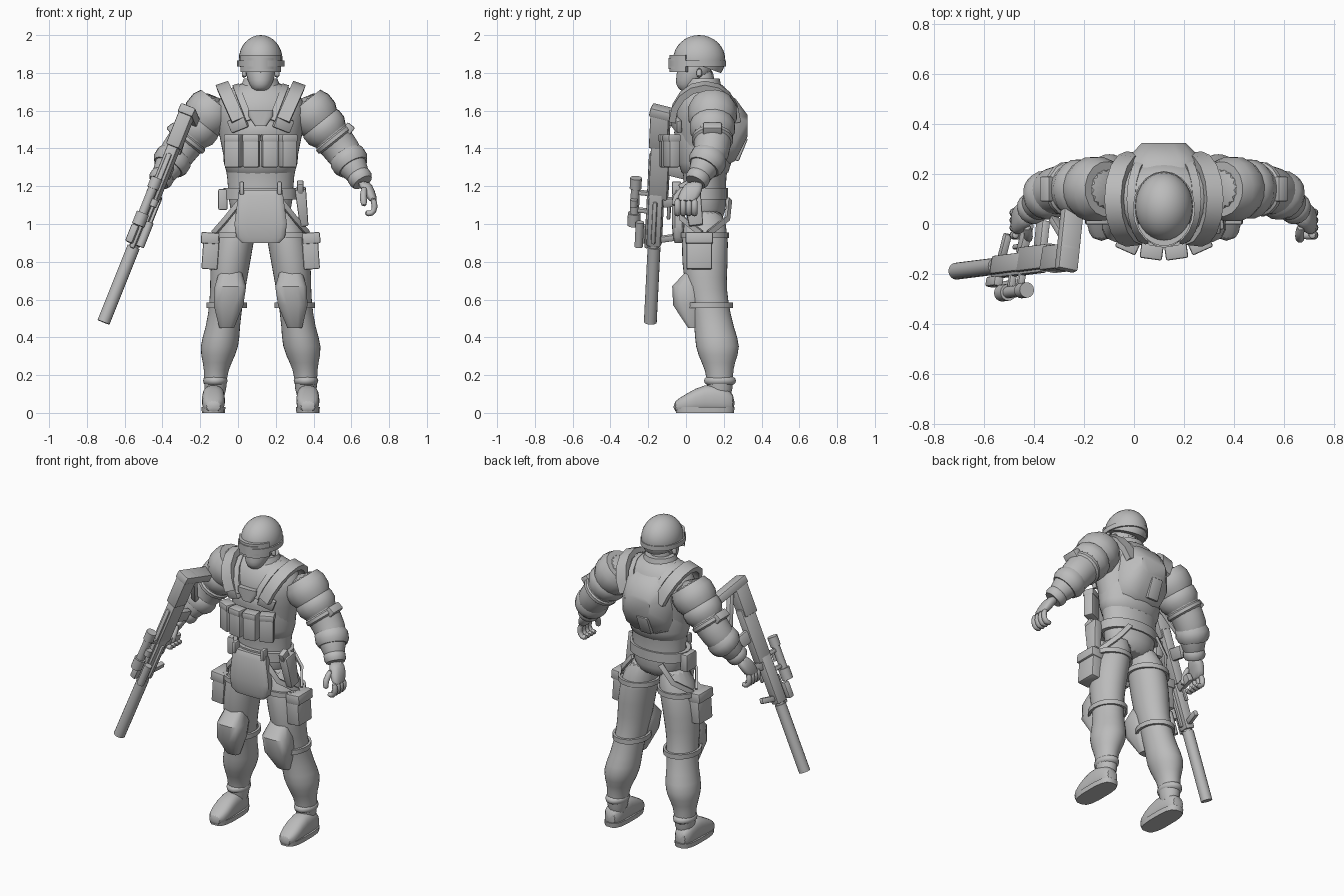
import bpy
import bmesh
import math
from mathutils import Euler, Matrix, Vector

default_cube = bpy.data.objects.get("Cube")
if default_cube:
    bpy.data.objects.remove(default_cube, do_unlink=True)

GREY = (.5, .5, .5, 1)
material = bpy.data.materials.new("plain grey")
material.use_nodes = True
material.diffuse_color = GREY
material.node_tree.nodes["Principled BSDF"].inputs["Base Color"].default_value = GREY

BODY = Matrix.Translation((.12, 0, 0))


def finish(name, bm, pair=False, frame=BODY, smooth=0):
    """Turn a bmesh into a shaded object, optionally mirrored about the body midline."""
    bmesh.ops.recalc_face_normals(bm, faces=bm.faces)
    mesh = bpy.data.meshes.new(name)
    bm.to_mesh(mesh)
    bm.free()
    mesh.materials.append(material)
    mesh.shade_smooth()
    mesh.set_sharp_from_angle(angle=math.radians(60 if smooth else 40))
    obj = bpy.data.objects.new(name, mesh)
    bpy.context.collection.objects.link(obj)
    obj.matrix_world = frame
    if pair:
        obj.modifiers.new("Mirror", 'MIRROR').use_mirror_merge = False
    if smooth:
        subdivide = obj.modifiers.new("Smooth", 'SUBSURF')
        subdivide.levels = subdivide.render_levels = smooth


def skin(bm, rings, closed=False):
    """Bridge successive rings of vertices, capping the ends of an open run."""
    pairs = list(zip(rings, rings[1:]))
    if closed:
        pairs.append((rings[-1], rings[0]))
    else:
        bm.faces.new(rings[0])
        bm.faces.new(rings[-1])
    for lower, upper in pairs:
        for j in range(len(lower)):
            bm.faces.new((lower[j - 1], lower[j], upper[j], upper[j - 1]))


def loft(name, sections, axis=None, sides=16, power=2, deep=1, smooth=1, **options):
    """Skin superellipses given as x, y, z, half width and, if not width * deep, half depth."""
    bm = bmesh.new()
    centres = [Vector(section[:3]) for section in sections]
    rings = []
    for i, (x, y, z, width, *depth) in enumerate(sections):
        depth = depth[0] if depth else width * deep
        if axis:
            across, along = Vector((1, 0, 0)), Vector(axis)
        else:
            tangent = centres[min(i + 1, len(centres) - 1)] - centres[max(i - 1, 0)]
            across = tangent.cross(Vector((0, 1, .1))).normalized()
            along = across.cross(tangent).normalized()
        ring = []
        for j in range(sides):
            angle = math.tau * (j + .5) / sides
            c, s = (math.copysign(abs(value) ** (2 / power), value)
                    for value in (math.cos(angle), math.sin(angle)))
            ring.append(bm.verts.new(centres[i] + across * c * width + along * s * depth))
        rings.append(ring)
    skin(bm, rings)
    finish(name, bm, smooth=smooth, **options)


UPRIGHT, FORWARD = (0, 1, 0), (0, 0, 1)


def stack(name, x, y, levels, **options):
    """Loft straight up through levels of height, half width and half depth."""
    loft(name, [(x, y, *level) for level in levels], axis=UPRIGHT, **options)


def tube(name, points, radius, **options):
    loft(name, [(*point, radius) for point in points], sides=8, **options)


def cuff(name, start, end, first, last, radius):
    """Raised sleeve around part of a straight limb."""
    sections = []
    for step, scale in ((0, .85), (.3, 1), (.7, 1), (1, .85)):
        centre = start.lerp(end, first + (last - first) * step)
        sections.append((*centre, radius * scale))
    loft(name, sections, smooth=0, pair=True)


def box(name, place, size, turn=(0, 0, 0), taper=1, **options):
    """Bevelled block, narrowed towards its lower end by taper."""
    bm = bmesh.new()
    bmesh.ops.create_cube(bm, size=1)
    for vert in bm.verts:
        if vert.co.z < 0:
            vert.co.xy *= taper
    rotation = Euler([math.radians(angle) for angle in turn])
    bm.transform(Matrix.LocRotScale(Vector(place), rotation, Vector(size)))
    bmesh.ops.bevel(bm, geom=bm.edges[:], offset=.008, segments=2, affect='EDGES', profile=.5)
    finish(name, bm, **options)


def ribbon(name, points, centre, width, thick, closed=False, **options):
    """Flat strap whose face points away from a centre."""
    bm = bmesh.new()
    points = [Vector(point) for point in points]
    rings = []
    for i, point in enumerate(points):
        before = points[i - 1] if i or closed else point
        after = points[(i + 1) % len(points)] if closed or point is not points[-1] else point
        tangent = after - before
        side = tangent.cross(point - Vector(centre)).normalized()
        out = side.cross(tangent).normalized() * thick / 2
        side *= width / 2
        rings.append([bm.verts.new(point + corner)
                      for corner in (side + out, out - side, -side - out, side - out)])
    skin(bm, rings, closed)
    finish(name, bm, **options)


def band(name, centre, radius_x, radius_y, width, thick, arc=None, **options):
    """Strap round an ellipse, or round only the front when an arc in degrees is given."""
    count = 20
    points = []
    for i in range(count):
        angle = math.tau * i / count
        if arc:
            angle = math.radians(arc * (i / (count - 1) - .5) - 90)
        points.append(Vector(centre) + Vector((radius_x * math.cos(angle), radius_y * math.sin(angle), 0)))
    ribbon(name, points, centre, width, thick, closed=not arc, **options)


# Torso, vest, neck and collar
stack("torso", 0, .1, [(1, .12, .08), (1.07, .17, .12), (1.2, .175, .11), (1.3, .185, .12),
                       (1.5, .23, .16), (1.62, .25, .17), (1.7, .2, .13), (1.76, .09, .08)], sides=20)
stack("vest", 0, .1, [(1.24, .18, .12), (1.3, .2, .14), (1.5, .21, .17), (1.6, .17, .17)], sides=20)
stack("neck", 0, .08, [(1.65, .08, .08), (1.85, .07, .08)])
stack("collar", 0, .09, [(1.67, .14, .12), (1.72, .11, .1), (1.77, .09, .09)], smooth=0)

# Head, helmet and goggles
loft("face", [(0, 0, 1.7, .04, .03), (0, .01, 1.74, .06), (0, .04, 1.78, .08), (0, .06, 1.9, .09)],
     axis=UPRIGHT, deep=1.15)
tube("nose", [(0, -.06, 1.85), (0, -.07, 1.8)], .016)
tube("ear", [(.08, .07, 1.83), (.09, .07, 1.77)], .018, pair=True)
bm = bmesh.new()
bmesh.ops.create_uvsphere(bm, u_segments=28, v_segments=16, radius=1)
bm.transform(Matrix.LocRotScale(Vector((0, .07, 1.87)), None, Vector((.116, .138, .13))))
bmesh.ops.bisect_plane(bm, geom=bm.verts[:] + bm.edges[:] + bm.faces[:],
                       plane_co=(0, .07, 1.84), plane_no=(0, .36, 1), clear_inner=True)
bmesh.ops.holes_fill(bm, edges=bm.edges[:])
finish("helmet", bm)
eyes = (0, .06, 1.85)
band("goggle_strap", eyes, .12, .147, .03, .01)
band("goggle_frame", eyes, .1, .13, .09, .035, arc=130)
band("goggle_lens", eyes, .105, .15, .06, .008, arc=110)

# Chest pouches and plates
for place, angle in (("inner", 8), ("outer", 24)):
    turn = math.radians(angle)
    x, y = .35 * math.sin(turn), .28 - .39 * math.cos(turn)
    box(place + "_chest_pouch", (x, y, 1.385), (.085, .06, .17), (0, 0, angle), pair=True)
    box(place + "_chest_flap", (x, y, 1.455), (.09, .07, .04), (0, 0, angle), pair=True)
stack("chest_emblem_plate", 0, -.07, [(1.6, .065, .02), (1.57, .065, .02), (1.52, .03, .02)],
      power=4, smooth=0)
box("chest_plate", (.12, -.05, 1.53), (.1, .03, .07), (8, 20, 20), pair=True)


def shoulder_strap(name, x, spread, width, thick):
    points = []
    for i in range(9):
        angle = math.pi * i / 8
        rise = math.sin(angle)
        points.append((x + spread * rise, .1 - .17 * math.cos(angle), 1.55 + .18 * rise))
    ribbon(name, points, (x, .1, 1.5), width, thick, pair=True)


shoulder_strap("outer_shoulder_strap", .12, .08, .07, .035)
shoulder_strap("inner_shoulder_strap", .06, .07, .035, .02)

# Back pack
loft("back_pack", [(0, .2, 1.5, .17, .2), (0, .26, 1.5, .155, .17), (0, .325, 1.52, .09, .06)],
     axis=FORWARD, sides=12, power=3, smooth=0)
box("back_pouch", (-.03, .28, 1.4), (.08, .05, .13), (-22, 0, 0))

# Belt, groin guard and hip gear
band("belt", (0, .09, 1.16), .185, .12, .06, .025)
stack("groin_guard", 0, -.04, [(1.18, .115, .02), (1.15, .12, .035), (1, .14, .035), (.93, .13, .03),
                               (.9, .1, .02)], power=5, smooth=0)
box("guard_hanger", (.1, -.05, 1.19), (.025, .05, .07), pair=True)
box("holster", (.22, .04, 1.09), (.06, .1, .2), (8, -6, 0), taper=.75)
box("pistol_grip", (.21, 0, 1.19), (.035, .06, .07), (25, 0, 0))
box("hip_pouch", (-.2, .09, 1.13), (.05, .1, .11))
for place, direction in (("front", -1), ("rear", 1)):
    path = [(x, .1 + direction * reach, z)
            for x, reach, z in ((.1, .13, 1.13), (.18, .12, 1.03), (.25, .02, .95))]
    ribbon(place + "_hip_strap", path, (.1, .1, 1), .03, .015, pair=True)
thigh = (.14, .1, .94)
band("thigh_strap", thigh, .12, .12, .03, .015, pair=True)
box("thigh_pouch", (.265, .07, .855), (.085, .135, .19), (0, -4, 0), pair=True)
box("thigh_pouch_flap", (.268, .07, .925), (.095, .145, .06), (0, -4, 0), pair=True)

# Legs and knee pads
loft("leg", [(.09, .1, 1.1, .09), (.15, .1, .9, .115), (.17, .1, .7, .1), (.18, .12, .6, .09),
             (.2, .15, .45, .09), (.22, .17, .35, .11), (.23, .17, .26, .075), (.24, .18, .2, .06),
             (.24, .18, .05, .06)], axis=UPRIGHT, deep=1.15, pair=True)
loft("knee_pad", [(.16, .04, .75, .06, .04), (.16, .01, .67, .085), (.17, .01, .57, .08),
                  (.18, .04, .45, .04, .03)], axis=UPRIGHT, sides=12, power=3, smooth=0, pair=True)
band("knee_strap", (.18, .12, .57), .1, .12, .03, .015, pair=True)

# Boots
profile = ((.26, .04, .05), (.2, .06, .07), (.1, .06, .08), (0, .065, .05), (-.07, .04, .03))
loft("boot", [(.25, y, height, width, height) for y, width, height in profile],
     axis=FORWARD, power=2.6, pair=True)
stack("boot_cuff", .24, .18, [(.14, .06, .08), (.17, .07, .09), (.2, .06, .08)], pair=True)
stack("sole", .25, .1, [(0, .062, .155), (.03, .064, .16)], power=3, smooth=0, pair=True)

# Arms, shoulder armour and sleeves
shoulder, elbow, wrist = Vector((.24, .14, 1.63)), Vector((.44, .14, 1.38)), Vector((.54, .05, 1.22))
loft("arm", [(*shoulder.lerp(elbow, -.15), .09), (*shoulder.lerp(elbow, .25), .118),
             (*shoulder.lerp(elbow, .7), .1), (*elbow, .1), (*elbow.lerp(wrist, .5), .08),
             (*wrist, .05)], pair=True)
cuff("shoulder_pad", shoulder, elbow, -.05, .4, .13)
cuff("lower_shoulder_pad", shoulder, elbow, .3, .65, .12)
cuff("arm_band", shoulder, elbow, .65, .8, .11)
cuff("elbow_cuff", elbow, wrist, .05, .5, .1)
cuff("glove_cuff", elbow, wrist, .7, 1, .065)
box("arm_pouch", (.45, .14, 1.485), (.05, .1, .1), (0, 38, 0), pair=True)

# Hands
loft("palm", [(.54, .05, 1.23, .04, .045), (.57, .03, 1.18, .035, .06), (.6, 0, 1.11, .025, .06)],
     axis=UPRIGHT, sides=12, power=2.6, pair=True)
for i, finger in enumerate(("little", "ring", "middle", "index")):
    y = .045 - .03 * i
    tube(finger + "_finger", [(.59, y, 1.14), (.61, y, 1.09), (.59, y, 1.05), (.55, y, 1.06)],
         .019, pair=True)
tube("thumb", [(.55, 0, 1.2), (.54, -.06, 1.14), (.55, -.06, 1.09)], .02, pair=True)

# Rifle frame: x sideways, y towards the sights, z from muzzle to stock
back = Vector((.4, .05, 1)).normalized()
up = Vector((-.2, -1, 0))
up = (up - back * up.dot(back)).normalized()
axes = Matrix((up.cross(back), up, back)).transposed()
RIFLE = Matrix.Translation((-.56, -.17, .86)) @ axes.to_4x4()


def rifle_box(name, y, z, size, tilt=0, x=0):
    box("rifle_" + name, (x, y, z), size, (tilt, 0, 0), frame=RIFLE)


def rifle_tube(name, y, start, end, radius, x=0):
    stack("rifle_" + name, x, y, [(z, radius, radius) for z in (start, end)], smooth=0, frame=RIFLE)


# Rifle barrel, body and stock
rifle_tube("suppressor", 0, -.41, .02, .034)
rifle_tube("barrel_collar", 0, 0, .06, .026)
rifle_box("handguard", 0, .18, (.06, .075, .3))
rifle_box("top_rail", .04, .28, (.028, .022, .54))
rifle_box("side_rail", 0, .17, (.02, .024, .24), x=-.036)
rifle_box("receiver", -.01, .47, (.058, .1, .34))
rifle_box("stock", 0, .7, (.075, .1, .22))
rifle_box("butt_plate", -.07, .78, (.085, .25, .05), tilt=8)
rifle_box("stock_strut", -.11, .68, (.04, .03, .24), tilt=-28)
rifle_box("grip", -.1, .29, (.036, .13, .05), tilt=-12)
rifle_box("trigger_guard", -.07, .23, (.02, .02, .09))
rifle_box("magazine", -.1, .47, (.035, .12, .075), tilt=8)
rifle_box("front_grip", -.08, .08, (.03, .1, .035), tilt=-15)

# Rifle sights and lamp
rifle_tube("scope", .115, .17, .38, .024)
rifle_tube("scope_front", .115, .13, .2, .034)
rifle_tube("scope_rear", .115, .34, .4, .031)
rifle_tube("scope_knob", .115, .25, .29, .02, x=-.035)
rifle_tube("lamp", .075, .03, .17, .022, x=-.045)
for place, z in (("front", .22), ("rear", .32)):
    rifle_box(place + "_scope_mount", .07, z, (.03, .06, .025))
rifle_box("laser", .07, .08, (.04, .04, .1), x=.02)
